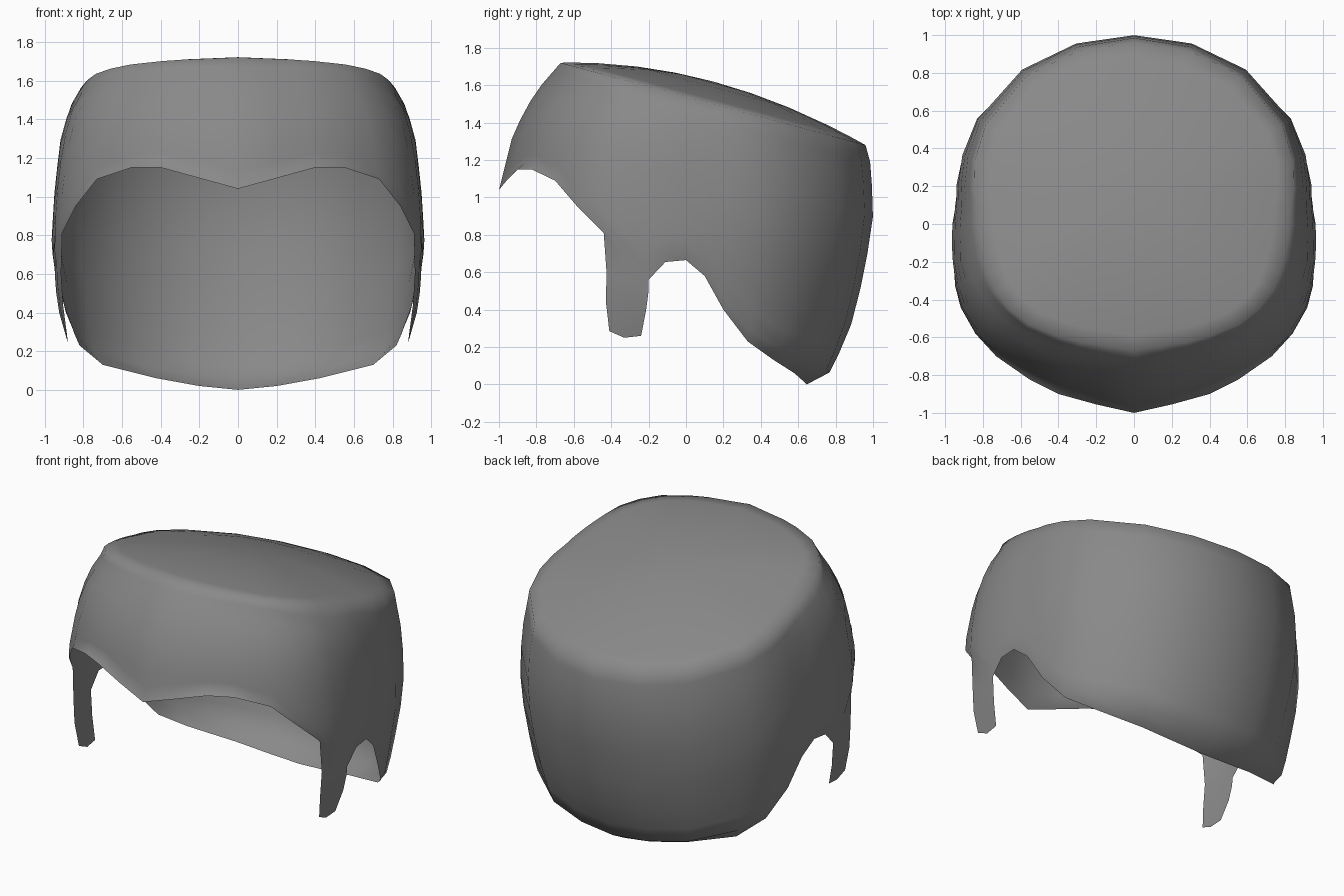
import bpy, bmesh, math

if "Cube" in bpy.data.objects:
    bpy.data.objects.remove(bpy.data.objects["Cube"])

# Widest outline of the cap, half, front to back (x, y)
OUTLINE = [(0, -1), (.2, -.955), (.4, -.9), (.57, -.82), (.75, -.7), (.87, -.55),
           (.935, -.41), (.955, -.27), (.965, -.12), (.95, .1), (.93, .3), (.87, .5),
           (.77, .66), (.64, .79), (.4, .92), (.2, .985), (0, 1)]
# Radius factor against height at the front, side and back (z, factor)
FRONT = [(1.04, 1), (1.32, .93), (1.45, .87), (1.57, .8), (1.72, .67)]
SIDE = [(.25, .93), (.31, .945), (.6, .98), (.75, 1), (1, .985), (1.28, .955), (1.46, .905), (1.6, .82)]
BACK = [(0, .66), (.05, .76), (.27, .87), (.6, .955), (.9, 1), (1.17, .99), (1.28, .96)]
# Lower edge, half, front to back (x, y, z)
HEM = [(0, -1, 1.04), (.2, -.955, 1.095), (.4, -.9, 1.15), (.55, -.825, 1.15), (.73, -.7, 1.09),
       (.84, -.58, .95), (.91, -.44, .81), (.94, -.32, .69), (.945, -.2, .56), (.95, -.11, .655),
       (.945, 0, .665), (.925, .1, .58), (.89, .2, .4), (.82, .33, .23), (.7, .47, .13),
       (.42, .58, .06), (.2, .625, .02), (0, .645, 0)]
ROWS = [0, .07, .17, .3, .45, .6, .75, .87, .95]


def lerp_table(table, v):
    if v <= table[0][0]:
        return table[0][1]
    for (a, fa), (b, fb) in zip(table, table[1:]):
        if v <= b:
            return fa + (fb - fa) * (v - a) / (b - a)
    return table[-1][1]


RADIUS = [(math.atan2(x, -y), math.hypot(x, y)) for x, y in OUTLINE]


def wall(angle, z):
    c = math.cos(angle)
    w = abs(c) ** 1.5
    end = FRONT if c > 0 else BACK
    r = lerp_table(RADIUS, angle) * (w * lerp_table(end, z) + (1 - w) * lerp_table(SIDE, z))
    return (r * math.sin(angle), -r * c, z)


def rim(angle):
    z = 1.5
    for _ in range(25):
        z = .5 * z + .5 * (1.72 - .27 * (wall(angle, z)[1] + .67))
    return wall(angle, z)


bm = bmesh.new()
columns, rims = [], []
for hx, hy, hz in HEM:
    a = math.atan2(hx, -hy)
    top = rim(a)
    rims.append(top)
    col = [bm.verts.new(wall(a, top[2] + (hz - top[2]) * t)) for t in ROWS]
    columns.append(col + [bm.verts.new((hx, hy, hz))])

# Wall
for p, q in zip(columns, columns[1:]):
    for i in range(len(p) - 1):
        bm.faces.new((p[i], p[i + 1], q[i + 1], q[i]))

# Domed top
centre = bm.verts.new((0, .145, 1.62))
previous = [c[0] for c in columns]
for rho in (.9, .75, .5, .25):
    ring = [bm.verts.new((x * rho, .145 + (y - .145) * rho,
                          1.5 + (z - 1.5) * rho + .12 * (1 - rho * rho))) for x, y, z in rims]
    for i in range(len(ring) - 1):
        bm.faces.new((previous[i], previous[i + 1], ring[i + 1], ring[i]))
    previous = ring
for i in range(len(previous) - 1):
    bm.faces.new((previous[i], previous[i + 1], centre))

# Sideburn strip hanging in front of the ear notch
strip = [columns[i][-1] for i in (6, 7, 8)]
for row in ([(.915, -.425, .6), (.935, -.31, .56), (.94, -.2, .5)],
            [(.905, -.428, .44), (.92, -.31, .42), (.925, -.213, .4)],
            [(.885, -.41, .285), (.88, -.33, .25), (.885, -.24, .26)]):
    lower = [bm.verts.new(p) for p in row]
    for i in range(2):
        bm.faces.new((strip[i], lower[i], lower[i + 1], strip[i + 1]))
    strip = lower

# Mirror to the other half
bmesh.ops.mirror(bm, geom=bm.verts[:] + bm.edges[:] + bm.faces[:], axis='X', merge_dist=.0005)
bmesh.ops.remove_doubles(bm, verts=bm.verts[:], dist=.0005)
bmesh.ops.recalc_face_normals(bm, faces=bm.faces[:])
if sum(f.normal.z * f.calc_area() for f in bm.faces) < 0:
    bmesh.ops.reverse_faces(bm, faces=bm.faces[:])
for f in bm.faces:
    f.smooth = True

mesh = bpy.data.meshes.new("hair_cap")
bm.to_mesh(mesh)
bm.free()
grey = bpy.data.materials.new("mid grey")
grey.diffuse_color = (.25, .25, .25, 1)
grey.use_nodes = True
grey.node_tree.nodes["Principled BSDF"].inputs["Base Color"].default_value = grey.diffuse_color
mesh.materials.append(grey)
bpy.context.collection.objects.link(bpy.data.objects.new("hair_cap", mesh))
